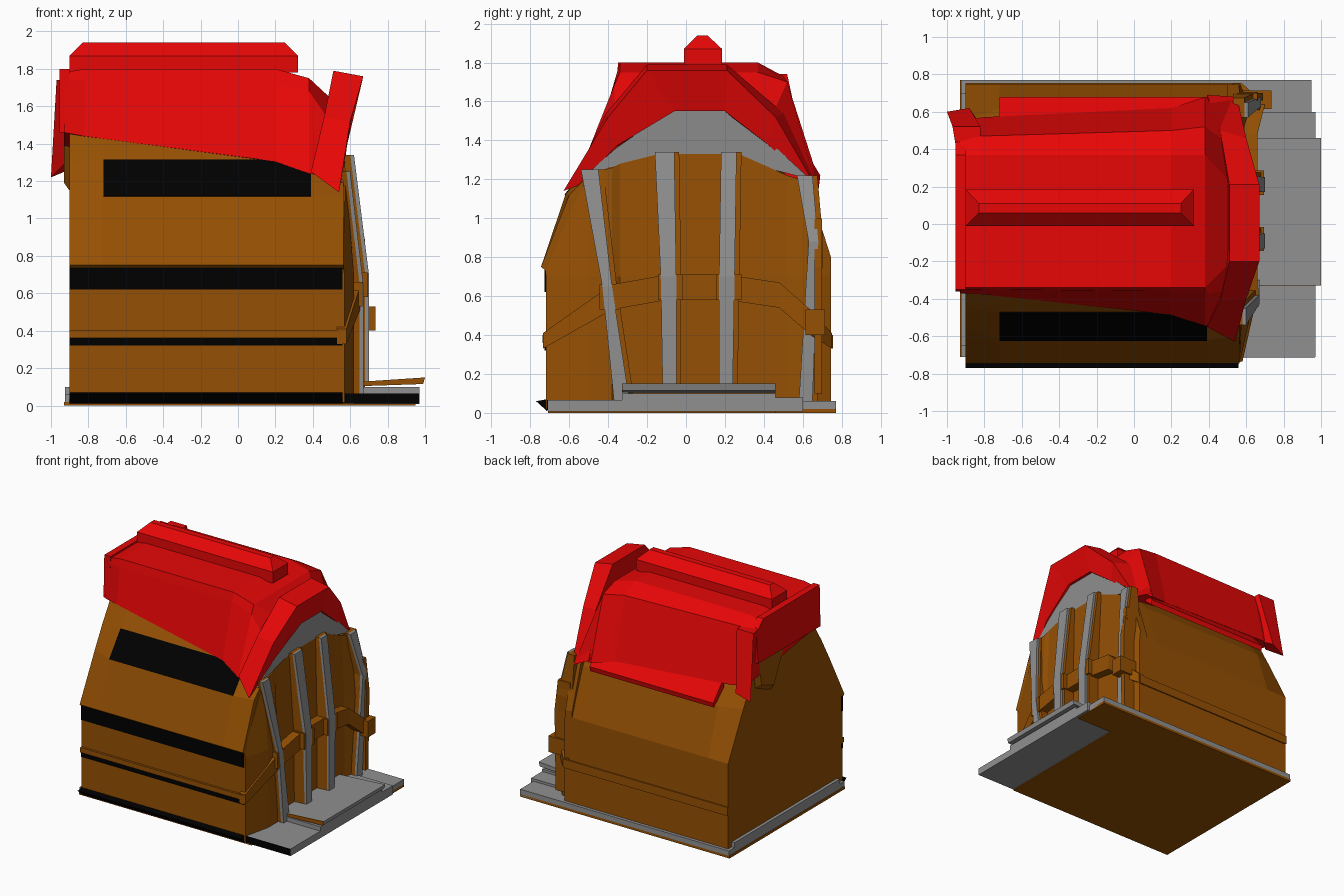
import bpy, bmesh


def material(name, rgb):
    m = bpy.data.materials.new(name)
    m.diffuse_color = (*rgb, 1)
    return m


RED = material("red", (0.80, 0.002, 0.002))
ORANGE = material("orange", (0.30, 0.08, 0.001))
BLACK = material("black", (0.0, 0.0, 0.0))
GREY = material("grey", (0.28, 0.28, 0.28))


def loft(name, rings, mat):
    """Skin a row of matching rings and cap both ends."""
    bm = bmesh.new()
    vs = [[bm.verts.new(p) for p in r] for r in rings]
    n = len(rings[0])
    for a, b in zip(vs, vs[1:]):
        for i in range(n):
            j = (i + 1) % n
            bm.faces.new((a[i], a[j], b[j], b[i]))
    bm.faces.new(vs[0])
    bm.faces.new(vs[-1])
    bmesh.ops.recalc_face_normals(bm, faces=bm.faces)
    me = bpy.data.meshes.new(name)
    bm.to_mesh(me)
    bm.free()
    me.materials.append(mat)
    ob = bpy.data.objects.new(name, me)
    bpy.context.collection.objects.link(ob)
    return ob


def rect(x0, x1, y0, y1, z):
    return [(x0, y0, z), (x1, y0, z), (x1, y1, z), (x0, y1, z)]


def box(name, x0, x1, y0, y1, z0, z1, mat):
    return loft(name, [rect(x0, x1, y0, y1, z0), rect(x0, x1, y0, y1, z1)], mat)


def section(x, yz):
    return [(x, y, z) for y, z in yz]


def body_ring(x, upper):
    """Front wall, mirrored upper slopes, back wall."""
    front = [(-0.72, 0.02), (-0.72, 0.73), (-0.745, 0.75)]
    back = [(0.745, 0.75), (0.745, 0.73), (0.745, 0.02)]
    return section(x, front + [(-y, z) for y, z in upper] + upper[::-1] + back)


# Main body: straight walls, sloping bulged upper sides
end = [(0.55, 1.12), (0.45, 1.30), (0.35, 1.46), (0.32, 1.74)]
bulge = [(0.62, 1.12), (0.47, 1.31), (0.36, 1.46), (0.32, 1.74)]
entrance_end = [(0.60, 1.12), (0.50, 1.22), (0.25, 1.32), (0.1, 1.36)]
loft("body", [body_ring(-0.9, end), body_ring(-0.72, bulge),
              body_ring(0.39, bulge), body_ring(0.565, entrance_end)], ORANGE)
loft("rear_panel", [section(-0.93, [(0.05, 1.5), (0.40, 1.5), (0.36, 1.25), (0.2, 1.19)]),
                    section(-0.88, [(0.0, 1.5), (0.45, 1.5), (0.42, 1.22), (0.2, 1.12)])], ORANGE)

# Black bands and window on the long side
for name, z0, z1 in (("low_band", 0.32, 0.36), ("wide_band", 0.62, 0.745)):
    box(name, -0.9, 0.56, -0.728, -0.70, z0, z1, BLACK)
loft("base_band", [section(x, [(-0.715, 0.01), (-0.77, 0.06), (-0.715, 0.07), (-0.69, 0.04)])
                   for x in (-0.9, 0.56)], BLACK)
box("side_moulding", -0.9, 0.57, -0.738, -0.70, 0.36, 0.40, ORANGE)
box("back_moulding", -0.9, 0.57, 0.73, 0.755, 0.33, 0.40, ORANGE)
win = [(-0.625, 1.12), (-0.477, 1.315), (-0.44, 1.29), (-0.58, 1.1)]
loft("side_window", [section(-0.72, win), section(0.39, win)], BLACK)

# Base plate and steps
box("floor_plate", -0.93, 0.62, -0.71, 0.77, 0.0, 0.02, ORANGE)
box("floor_plate_corner", 0.62, 0.95, 0.46, 0.77, 0.0, 0.02, ORANGE)
box("plinth", -0.925, 0.57, -0.71, 0.77, 0.02, 0.06, GREY)
box("rear_kerb", -0.925, -0.88, -0.65, 0.7, 0.05, 0.10, GREY)
for i, (x, y0, y1, h) in enumerate(((0.97, -0.71, -0.33, 0.065), (0.97, 0.46, 0.6, 0.08),
                                    (0.95, 0.6, 0.77, 0.06))):
    box(f"side_step_{i}", 0.55, x, y0, y1, 0.008, h, GREY)
box("step_edge", 0.55, 0.968, -0.715, -0.70, 0.012, 0.065, BLACK)
box("middle_step", 0.55, 0.97, -0.33, 0.46, 0.008, 0.10, GREY)
tread = [(0.55, 0.10), (0.99, 0.115), (1.0, 0.15), (0.55, 0.12)]
loft("top_step", [[(x, y, z) for x, z in tread] for y in (-0.325, 0.46)], GREY)
loft("top_step_edge", [[(x, y, z) for x, z in tread] for y in (-0.33, -0.325)], ORANGE)

# Recessed entrance wall with corner wings, stations across y: (y, bottom x, top x, top z)
stations = ((-0.72, 0.57, 0.56, 0.75), (-0.50, 0.62, 0.575, 1.23), (-0.38, 0.62, 0.575, 1.26),
            (-0.34, 0.59, 0.57, 1.28), (-0.1, 0.59, 0.57, 1.34), (0.25, 0.59, 0.57, 1.34),
            (0.52, 0.59, 0.57, 1.22), (0.62, 0.62, 0.575, 1.19), (0.745, 0.57, 0.56, 0.80))
loft("entrance_wall", [[(0.5, y, 0.02), (xb, y, 0.02), (xb, y, 0.7), (xt, y, zt), (0.5, y, zt)]
                       for y, xb, xt, zt in stations], ORANGE)

# Deep columns: orange core with a grey front face; levels are (z, y0, y1, outer x)
columns = (
    ((0.06, -0.37, -0.29, 0.67), (0.65, -0.43, -0.38, 0.67), (1.25, -0.54, -0.45, 0.60)),
    ((0.12, -0.12, -0.05, 0.70), (0.70, -0.13, -0.05, 0.70), (1.34, -0.16, -0.06, 0.62)),
    ((0.12, 0.17, 0.24, 0.70), (0.70, 0.17, 0.25, 0.70), (1.34, 0.18, 0.26, 0.62)),
    ((0.06, 0.58, 0.65, 0.66), (0.88, 0.63, 0.68, 0.68), (1.22, 0.57, 0.65, 0.61)),
)
for i, lv in enumerate(columns):
    loft(f"column_core_{i}", [rect(0.53, x - 0.02, y0, y1 + 0.025, z) for z, y0, y1, x in lv], ORANGE)
    loft(f"column_face_{i}", [rect(x - 0.025, x, y0, y1, z) for z, y0, y1, x in lv], GREY)
    # belt block wrapped around the column
    y0, y1, x = lv[1][1:]
    z = 0.40 if i == 3 else 0.58 if i in (1, 2) else 0.53
    box(f"belt_block_{i}", 0.54, x + (0.055 if i == 3 else -0.005), y0 - 0.015, y1 + 0.035,
        z, z + 0.13, ORANGE)

# Outer slat at the back corner of the entrance
loft("corner_slat", [rect(0.55, x, 0.66, 0.70, z) for z, x in ((0.1, 0.68), (0.75, 0.69), (1.0, 0.66))], ORANGE)

# Belt moulding stepping up to the middle of the entrance
belt_left = ((-0.735, 0.58, 0.33), (-0.38, 0.66, 0.53), (-0.10, 0.66, 0.58))
belt_right = ((0.21, 0.66, 0.58), (0.48, 0.66, 0.54), (0.64, 0.70, 0.40), (0.75, 0.58, 0.33))
for name, pts in (("belt_left", belt_left), ("belt_right", belt_right)):
    h = [0.08] + [0.13] * 3
    if name == "belt_right":
        h = h[::-1]
    loft(name, [[(0.53, y, z), (x, y, z), (x, y, z + d), (0.53, y, z + d)]
                for (y, x, z), d in zip(pts, h)], ORANGE)
box("belt_middle", 0.55, 0.66, -0.04, 0.17, 0.58, 0.71, ORANGE)

# Grey panel above the entrance, under the arch
lintel = [(-0.54, 1.2), (-0.36, 1.36), (-0.06, 1.57), (0.2, 1.57), (0.4, 1.42), (0.64, 1.2),
          (0.25, 1.3), (-0.1, 1.3)]
loft("lintel", [section(0.46, lintel), [(0.56 + (z - 1.2) * 0.08, y, z) for y, z in lintel]], GREY)

# Main roof shell, flaring towards the entrance
roof = (
    (-0.93, [(-0.37, 1.46), (-0.35, 1.74), (-0.34, 1.78), (0.37, 1.78), (0.46, 1.73), (0.54, 1.32)]),
    (-0.82, [(-0.375, 1.44), (-0.35, 1.74), (-0.34, 1.80), (0.37, 1.80), (0.47, 1.74), (0.57, 1.30)]),
    (0.20, [(-0.485, 1.305), (-0.36, 1.73), (-0.34, 1.80), (0.37, 1.80), (0.50, 1.73), (0.62, 1.24)]),
    (0.38, [(-0.545, 1.24), (-0.37, 1.68), (-0.34, 1.75), (0.37, 1.75), (0.52, 1.70), (0.68, 1.20)]),
    (0.52, [(-0.56, 1.22), (-0.36, 1.48), (-0.20, 1.62), (0.22, 1.62), (0.42, 1.48), (0.66, 1.20)]),
)
loft("roof", [section(x, p) for x, p in roof], RED)
cap = [(-0.36, 1.46), (-0.35, 1.80), (0.37, 1.80), (0.46, 1.72), (0.44, 1.46)]
loft("roof_rear_cap", [section(-0.955, cap), section(-0.9, cap)], RED)

# Ridge box with chamfered top
loft("roof_ridge", [rect(-0.9, 0.32, -0.01, 0.185, 1.78), rect(-0.9, 0.32, -0.01, 0.185, 1.87),
                    rect(-0.83, 0.25, 0.06, 0.11, 1.94)], RED)

# Back awning strip and rear corner flap
awning = [(0.54, 1.33), (0.68, 1.17), (0.67, 1.13), (0.54, 1.25)]
loft("back_awning", [section(-0.72, awning), section(0.39, awning)], RED)
loft("corner_flap", [[(-0.95, 0.40, 1.74), (-0.82, 0.44, 1.74), (-0.82, 0.52, 1.74), (-0.97, 0.52, 1.74)],
                     [(-0.92, 0.48, 1.3), (-0.84, 0.56, 1.3), (-0.88, 0.62, 1.27), (-1.0, 0.6, 1.22)]], RED)

# Raised arch hood over the entrance: outer back, outer front, inner front, inner back
hood = [
    [(0.39, -0.55, 1.25), (0.54, -0.63, 1.14), (0.53, -0.55, 1.17), (0.41, -0.50, 1.25)],
    [(0.46, -0.41, 1.54), (0.60, -0.40, 1.52), (0.58, -0.36, 1.37), (0.47, -0.33, 1.37)],
    [(0.51, -0.20, 1.79), (0.67, -0.20, 1.76), (0.61, -0.06, 1.55), (0.50, -0.06, 1.55)],
    [(0.51, 0.21, 1.79), (0.67, 0.21, 1.76), (0.61, 0.20, 1.55), (0.50, 0.20, 1.55)],
    [(0.46, 0.50, 1.54), (0.60, 0.46, 1.52), (0.58, 0.42, 1.38), (0.47, 0.40, 1.38)],
    [(0.39, 0.69, 1.22), (0.55, 0.68, 1.14), (0.53, 0.63, 1.18), (0.41, 0.58, 1.22)],
]
loft("entrance_hood", hood, RED)
